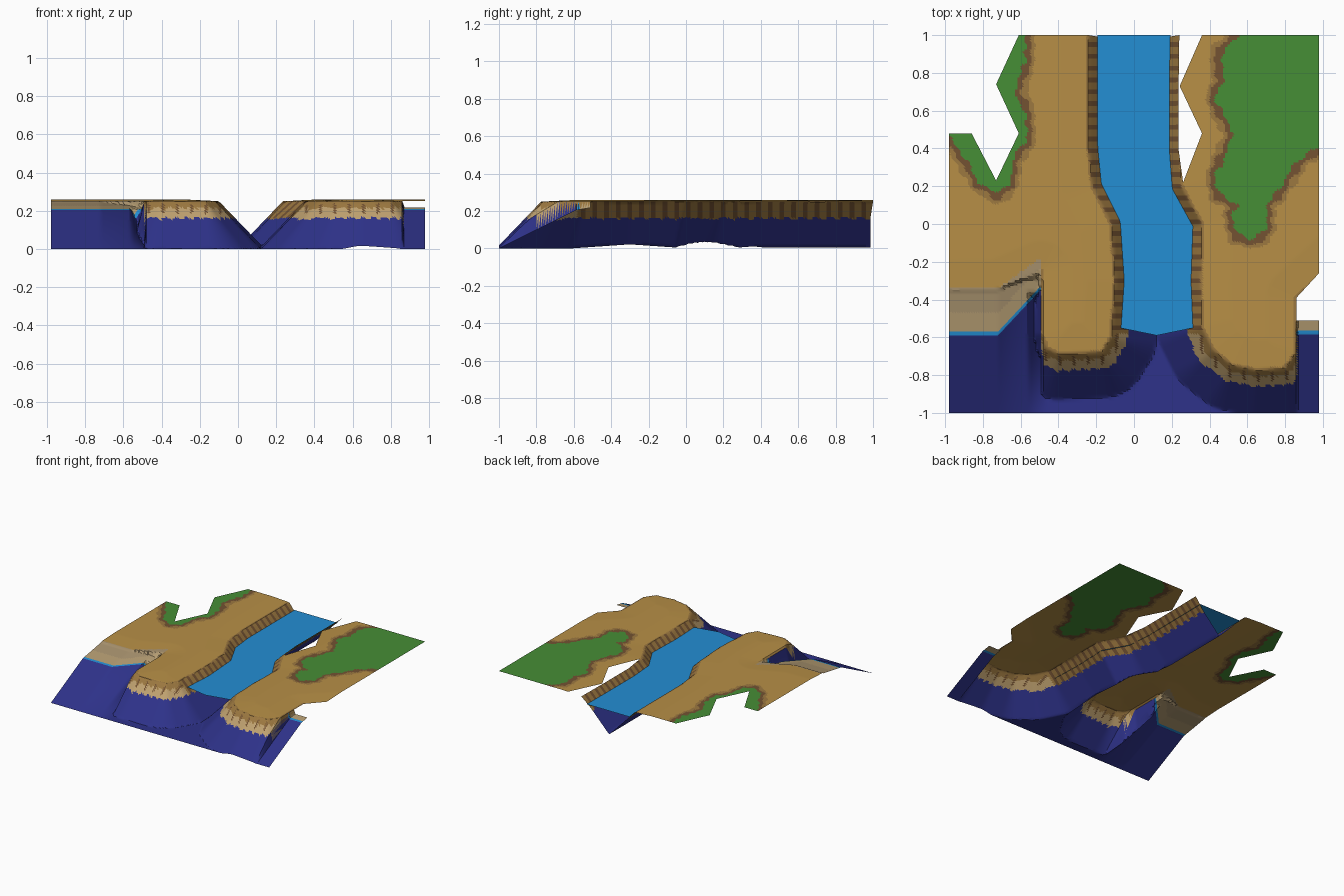
import bpy, math
from mathutils import Vector
from mathutils.geometry import delaunay_2d_cdt

cube = bpy.data.objects.get("Cube")
if cube:
    bpy.data.objects.remove(cube)

STEP = 0.0125


# Colours, written as display values and converted to linear
def linear(v):
    v /= 255
    return v / 12.92 if v <= 0.04045 else ((v + 0.055) / 1.055) ** 2.4


def material(name, *rgb):
    m = bpy.data.materials.new(name)
    m.use_nodes = True
    colour = (*[linear(v) for v in rgb], 1)
    m.diffuse_color = colour
    m.node_tree.nodes["Principled BSDF"].inputs["Base Color"].default_value = colour
    return m


MATS = [material("sand", 183, 143, 70), material("bank_earth", 156, 120, 64),
        material("pale_cliff", 192, 162, 112), material("dark_earth", 115, 82, 50),
        material("deep_sea", 46, 50, 138), material("river_blue", 35, 142, 212),
        material("grass", 70, 142, 54), material("beach_grey", 168, 146, 110),
        material("beach_pale", 180, 156, 114)]
SAND, BANK, PALE, DARK, SEA, BLUE, GRASS, BEACH, BEACH_PALE = range(len(MATS))

# Plan outlines
OUTLINE = [(-.98, -1), (.98, -1), (.98, -.51), (.86, -.51), (.86, -.39), (.98, -.26),
           (.98, 1), (.36, 1), (.242, .73), (.36, .48), (.26, .22), (.235, .4), (.236, .73),
           (.24, 1), (-.61, 1), (-.73, .74), (-.61, .48), (-.73, .23), (-.86, .48), (-.98, .48)]
LEFT_BANK = [(-.24, 1.4), (-.24, .4), (-.22, .2), (-.12, 0), (-.1, -.3), (-.12, -.6)]
RIGHT_BANK = [(.24, 1.4), (.235, .4), (.25, .2), (.36, 0), (.35, -.3), (.36, -.55)]
PLATEAUS = [
    LEFT_BANK + [(-.17, -.68), (-.4, -.69), (-.46, -.66), (-.49, -.58), (-.49, -.25),
                 (-.72, -.35), (-1.4, -.37), (-1.4, 1.4)],
    RIGHT_BANK + [(.42, -.67), (.52, -.75), (.65, -.775), (.8, -.765), (.86, -.68),
                  (.86, -.39), (1.4, .1), (1.4, 1.4)]]
GRASSES = [
    [(-1.2, .52), (-.98, .46), (-.9, .36), (-.82, .22), (-.72, .16), (-.66, .22), (-.64, .35),
     (-.57, .45), (-.58, .6), (-.63, .7), (-.58, .85), (-.57, 1.3), (-1.2, 1.3)],
    [(1.2, .48), (.98, .41), (.87, .34), (.78, .2), (.7, .1), (.7, -.02), (.64, -.08),
     (.55, -.06), (.52, .04), (.55, .1), (.45, .16), (.43, .25), (.48, .36), (.53, .48),
     (.46, .6), (.43, .67), (.47, .75), (.46, .9), (.55, 1), (.6, 1.3), (1.2, 1.3)]]


def clamp(v):
    return max(0, min(1, v))


def signed_distance(x, y, poly):
    """Distance to a polygon's edge, negative inside."""
    best, inside = 9, False
    ax, ay = poly[-1]
    for bx, by in poly:
        dx, dy = bx - ax, by - ay
        t = clamp(((x - ax) * dx + (y - ay) * dy) / (dx * dx + dy * dy))
        best = min(best, math.hypot(x - ax - t * dx, y - ay - t * dy))
        if (ay > y) != (by > y) and x < ax + (y - ay) * dx / dy:
            inside = not inside
        ax, ay = bx, by
    return -best if inside else best


def nearest(x, y, polys):
    return min(signed_distance(x, y, p) for p in polys)


def shore(x):
    return -.59 + .235 * clamp((x + .72) / .22) if x < 0 else -.585


def is_coast(x, y):
    return (x < -.495 and y < -.05) or (x > .863 and y < -.45)


# Ground height: plateaus with sloping sides, beach and sea floor
def height(x, y):
    d = nearest(x, y, PLATEAUS)
    s = y - shore(x)
    floor = min(.25, .205 + .17 * s) if s > 0 else .205 * (1 + s / (1 + shore(x)))
    if x > .863 and y < -.45:
        return floor
    if x < -.4:
        floor *= max(clamp((-.47 - x) / .09), clamp((y + .5) / .14))
    else:
        floor = 0
    steep = 4 if x < -.49 and y < -.3 else 1.04
    land = .25 + min(.008, -d * .05) if d < 0 else .25 - d * steep
    return max(land, floor, 0)


# Ground colour by place and height
def paint(x, y, z):
    s = y - shore(x)
    if is_coast(x, y) and s < .25 - .08 * clamp((x + .72) / .22):
        if s < 0:
            return BANK if z > .235 else SEA
        return BLUE if s < .02 else BEACH_PALE if s < .12 else BEACH
    d = nearest(x, y, PLATEAUS)
    if d > -.012:
        wave = .014 * abs(math.sin(55 * x + 40 * y))
        if z < .152 + wave:
            return SEA
        front = y < -.58
        row = int((y + 1) / STEP)
        if front and .185 < z < .236 and int((x + 1) / STEP) % 6 == 0:
            return DARK
        if not front and x < .5 and -.3 < x and .16 < z < .248 and row % 5 < 2:
            return DARK
        return PALE if front and z < .205 + wave else BANK
    g = nearest(x, y, GRASSES) + .006 * math.sin(70 * x) + .006 * math.sin(85 * y)
    if g < .03:
        return GRASS if g < 0 else DARK
    return BANK if g < .056 else SAND


def make_object(name, verts, faces, indices):
    mesh = bpy.data.meshes.new(name)
    mesh.from_pydata(verts, [], faces)
    for m in MATS:
        mesh.materials.append(m)
    mesh.polygons.foreach_set("material_index", indices)
    ob = bpy.data.objects.new(name, mesh)
    bpy.context.collection.objects.link(ob)
    bpy.ops.object.select_all(action='DESELECT')
    ob.select_set(True)
    bpy.context.view_layer.objects.active = ob
    bpy.ops.object.shade_smooth_by_angle(angle=math.radians(25))
    return ob


# Terrain: triangulate the outline, shoreline and a fine grid together
points, edges = [], []


def add_line(line):
    start = len(points)
    for (ax, ay), (bx, by) in zip(line, line[1:]):
        n = max(1, round(math.hypot(bx - ax, by - ay) / STEP))
        points.extend(Vector((ax + (bx - ax) * i / n, ay + (by - ay) * i / n)) for i in range(n))
    points.append(Vector(line[-1]))
    edges.extend((i, i + 1) for i in range(start, len(points) - 1))


add_line(OUTLINE + OUTLINE[:1])
for rise in (0, .02):
    add_line([(x, shore(x) + rise) for x in (-.98, -.72, -.5)])
    add_line([(x, shore(x) + rise) for x in (.865, .98)])
for i in range(1, 157):
    for j in range(1, 160):
        x, y = -.98 + i * STEP, -1 + j * STEP
        if signed_distance(x, y, OUTLINE) < -.004:
            points.append(Vector((x, y)))

flat, _, tris, *_ = delaunay_2d_cdt(points, edges, [], 0, 1e-5)
verts = [(p.x, p.y, height(p.x, p.y)) for p in flat]
faces, indices = [], []
for tri in tris:
    x, y, z = (sum(verts[v][k] for v in tri) / 3 for k in range(3))
    if signed_distance(x, y, OUTLINE) < -1e-5:
        faces.append(list(tri))
        indices.append(paint(x, y, z))
# Lean the back edge of the river valley forward
verts = [(x, y - .04 * (1 - z / .25) if y > .999 and z < .25 else y, z) for x, y, z in verts]
make_object("terrain", verts, faces, indices)

# River: a flat strip between the two banks
stations = [1, .4, .2, 0, -.3, -.55]
inset = .046
water = [(x + inset, y, .2) for (x, _), y in zip(LEFT_BANK, stations)]
water += [(x - inset, y, .2) for (x, _), y in zip(RIGHT_BANK, stations)]
n = len(stations)
water.append((.12, -.59, .2))
strips = [(i, i + 1, n + i + 1, n + i) for i in range(n - 1)] + [(n - 1, 2 * n, 2 * n - 1)]
make_object("river", water, strips, [BLUE] * len(strips))
